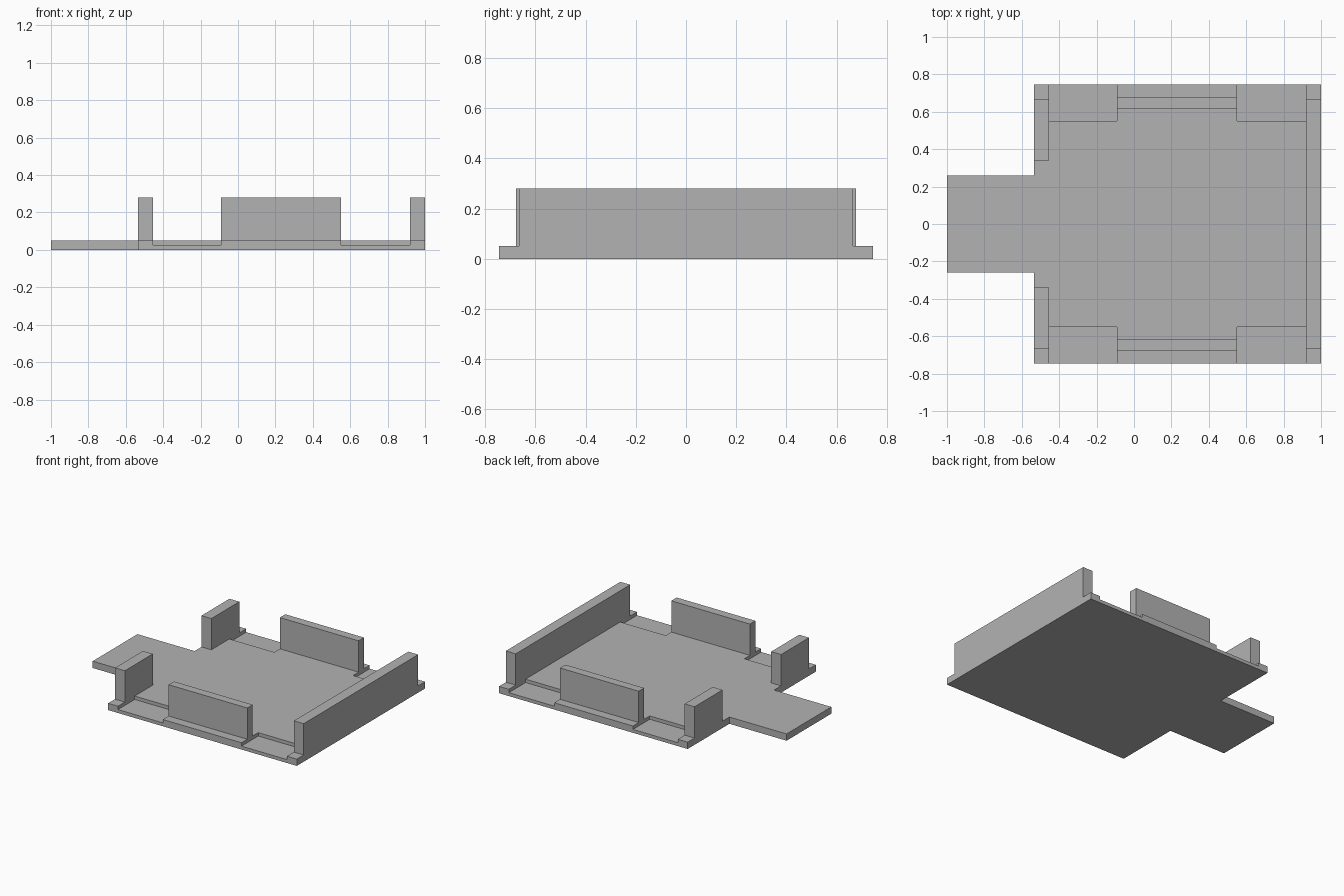
import bpy
import bmesh
from mathutils import Vector

cube = bpy.data.objects.get("Cube")
if cube:
    bpy.data.objects.remove(cube, do_unlink=True)

# Single plain grey
grey = bpy.data.materials.new("plain grey")
grey.use_nodes = True
colour = (0.45, 0.45, 0.45, 1)
grey.diffuse_color = colour
grey.node_tree.nodes["Principled BSDF"].inputs["Base Color"].default_value = colour

FLOOR, TOP, RECESS = 0.05, 0.28, 0.025
HALF_Y = 0.745


def prism(name, outline, z0, z1):
    """Extrude a flat outline between two heights."""
    bm = bmesh.new()
    face = bm.faces.new([bm.verts.new((x, y, z0)) for x, y in outline])
    top = bmesh.ops.extrude_face_region(bm, geom=[face])["geom"]
    verts = [v for v in top if isinstance(v, bmesh.types.BMVert)]
    bmesh.ops.translate(bm, verts=verts, vec=Vector((0, 0, z1 - z0)))
    bmesh.ops.recalc_face_normals(bm, faces=bm.faces)
    mesh = bpy.data.meshes.new(name)
    bm.to_mesh(mesh)
    bm.free()
    mesh.materials.append(grey)
    obj = bpy.data.objects.new(name, mesh)
    bpy.context.collection.objects.link(obj)
    return obj


def block(name, x0, x1, y0, y1, z0, z1):
    return prism(name, [(x0, y0), (x1, y0), (x1, y1), (x0, y1)], z0, z1)


# Floor plate with a tongue on the right
half = [(1, HALF_Y), (-0.535, HALF_Y), (-0.535, 0.26), (-1, 0.26)]
base = prism("floor_plate", half + [(x, -y) for x, y in reversed(half)], 0, FLOOR)

# Shallow recesses open to the front and back edges
for side in (-1, 1):
    for x0, x1 in ((-0.455, -0.09), (0.55, 0.92)):
        y0, y1 = sorted((side * 0.55, side * 0.85))
        cutter = block("recess_cutter", x0, x1, y0, y1, RECESS, 0.1)
        cutter.hide_render = True
        cut = base.modifiers.new("recess", "BOOLEAN")
        cut.operation, cut.solver, cut.object = "DIFFERENCE", "EXACT", cutter
        bpy.context.view_layer.objects.active = base
        bpy.ops.object.modifier_apply(modifier=cut.name)
        bpy.data.objects.remove(cutter, do_unlink=True)

# Upright walls
block("left_end_wall", 0.92, 1, -0.665, 0.665, FLOOR, TOP)
for side, label in ((-1, "front"), (1, "back")):
    y0, y1 = sorted((side * 0.615, side * 0.678))
    block(label + "_side_wall", -0.09, 0.55, y0, y1, FLOOR, TOP)
    y0, y1 = sorted((side * 0.34, side * 0.665))
    block(label + "_entry_wall", -0.535, -0.455, y0, y1, FLOOR, TOP)
